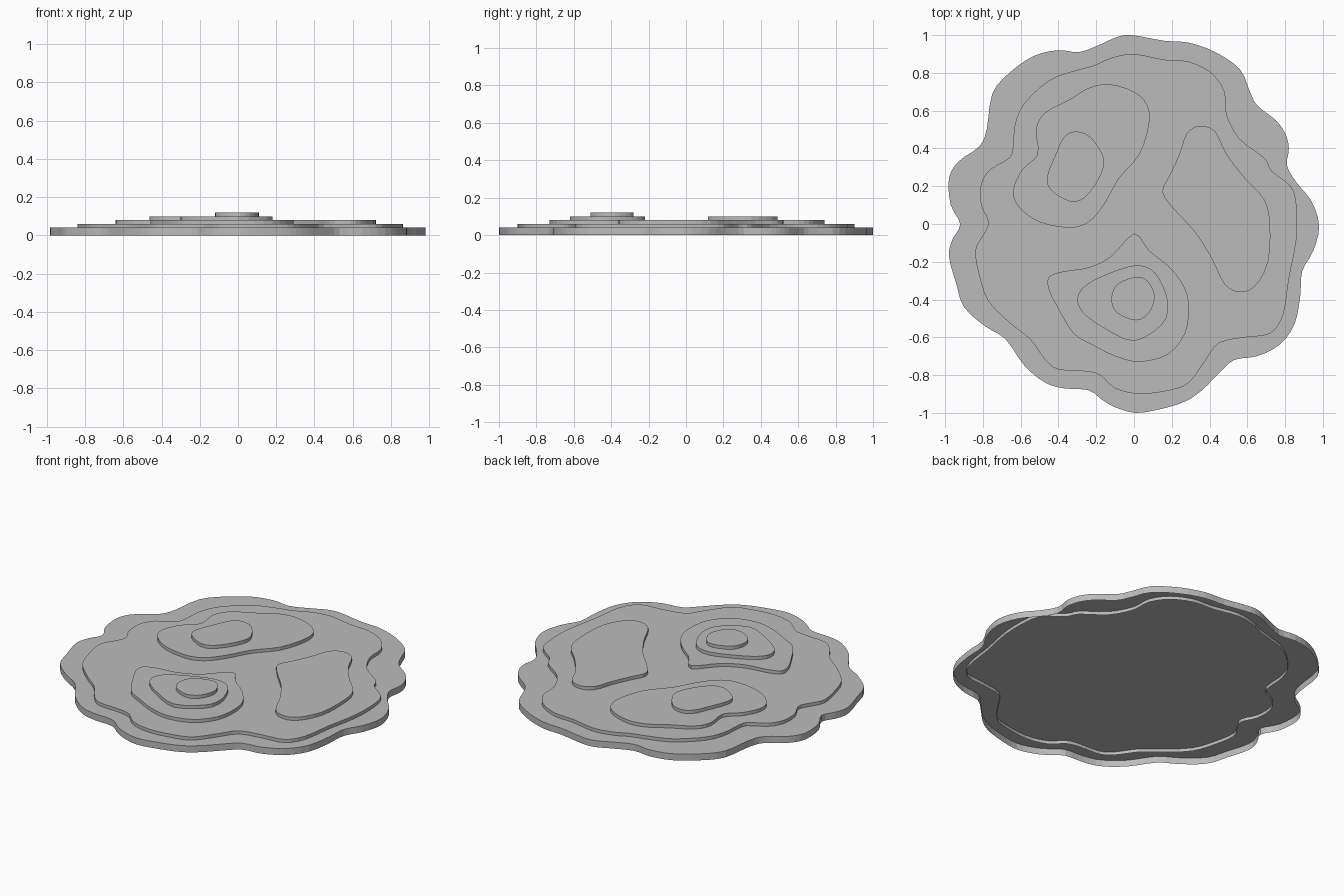
import bpy
import bmesh
from mathutils import Vector

SCALE = 0.01          # outline coordinates are in hundredths
SPACING = 0.02        # rise from one layer to the next
SKIRT = 0.04          # height of the wall hanging from each layer
STEPS = 3             # curve samples between outline points

default_cube = bpy.data.objects.get("Cube")
if default_cube:
    bpy.data.objects.remove(default_cube, do_unlink=True)

# Single plain grey for the whole relief
grey = bpy.data.materials.new("plain_grey")
grey.use_nodes = True
colour = (0.5, 0.5, 0.5, 1.0)
grey.diffuse_color = colour
for node in grey.node_tree.nodes:
    if node.type == 'BSDF_PRINCIPLED':
        node.inputs["Base Color"].default_value = colour


def smooth_outline(points):
    """Closed spline through the points, returned counter-clockwise."""
    knots = [Vector(point) * SCALE for point in reversed(points)]
    count = len(knots)
    outline = []
    for i in range(count):
        before, start, end, after = (knots[(i + k) % count] for k in (-1, 0, 1, 2))
        for step in range(STEPS):
            t = step / STEPS
            tangent = (end - before) * t
            bend = (before * 2 - start * 5 + end * 4 - after) * t ** 2
            twist = (start * 3 - before - end * 3 + after) * t ** 3
            outline.append(start + (tangent + bend + twist) / 2)
    return outline


def add_layer(name, level, points):
    """Flat cap with a hanging wall, open underneath."""
    top = SKIRT + SPACING * level
    outline = smooth_outline(points)
    bm = bmesh.new()
    upper = [bm.verts.new((p.x, p.y, top)) for p in outline]
    lower = [bm.verts.new((p.x, p.y, top - SKIRT)) for p in outline]
    bm.faces.new(upper)
    for i in range(len(outline)):
        bm.faces.new((upper[i - 1], lower[i - 1], lower[i], upper[i]))
    mesh = bpy.data.meshes.new(name)
    bm.to_mesh(mesh)
    bm.free()
    mesh.materials.append(grey)
    layer = bpy.data.objects.new(name, mesh)
    bpy.context.collection.objects.link(layer)
    return layer


# Wide lowest layer with a scalloped shore
add_layer("base_layer", 0, [
    (-1, 100), (16, 97), (29, 96), (43, 91), (56, 82), (61, 71), (65, 63),
    (75, 55), (80, 48), (82, 40), (81, 31), (86, 22), (94, 12), (98, -1),
    (95, -14), (89, -25), (88, -38), (85, -53), (77, -64), (65, -70),
    (53, -72), (45, -79), (36, -88), (27, -94), (14, -98), (1, -100),
    (-10, -97), (-17, -93), (-24, -88), (-37, -87), (-47, -84), (-58, -75),
    (-68, -61), (-79, -54), (-90, -44), (-94, -32), (-98, -17), (-96, -8),
    (-92, 0), (-97, 10), (-98, 24), (-93, 33), (-82, 41), (-78, 50),
    (-75, 69), (-66, 80), (-53, 89), (-40, 92), (-29, 91), (-18, 95), (-9, 99)])

# Second layer, following the shore
add_layer("second_layer", 1, [
    (0, 90), (16, 87), (29, 86), (41, 80), (48, 70), (49, 58), (56, 45),
    (69, 35), (73, 28), (83, 20), (86, 10), (86, -8), (82, -29), (79, -48),
    (72, -58), (59, -60), (45, -63), (38, -72), (29, -84), (19, -88),
    (3, -90), (-10, -87), (-18, -80), (-26, -78), (-40, -77), (-47, -72),
    (-55, -61), (-65, -53), (-77, -41), (-82, -27), (-84, -14), (-80, -6),
    (-77, 1), (-81, 10), (-81, 21), (-76, 29), (-66, 35), (-64, 42),
    (-63, 53), (-58, 64), (-45, 76), (-32, 81), (-21, 84), (-12, 88)])

# Back hill, two layers
add_layer("back_hill_lower", 2, [
    (-13, 74), (0, 70), (7, 63), (8, 53), (3, 37), (-8, 24), (-16, 10),
    (-24, 1), (-34, -2), (-50, 1), (-61, 9), (-64, 18), (-59, 29),
    (-51, 37), (-52, 50), (-47, 59), (-34, 66), (-24, 72)])
add_layer("back_hill_upper", 3, [
    (-31, 49), (-23, 46), (-16, 35), (-18, 25), (-26, 14), (-34, 12),
    (-44, 18), (-46, 25), (-41, 38), (-37, 46)])

# Left plateau, one layer
add_layer("left_plateau", 2, [
    (35, 52), (43, 49), (49, 37), (59, 24), (69, 13), (72, 0), (71, -20),
    (64, -33), (56, -36), (48, -32), (41, -18), (32, -4), (21, 8),
    (15, 17), (19, 26), (24, 37), (28, 48)])

# Front hill, three layers
add_layer("front_hill_lower", 2, [
    (0, -5), (8, -14), (19, -23), (27, -34), (29, -45), (27, -58),
    (18, -69), (3, -73), (-10, -70), (-22, -64), (-32, -58), (-40, -45),
    (-45, -35), (-45, -28), (-37, -25), (-24, -23), (-12, -17)])
add_layer("front_hill_middle", 3, [
    (0, -22), (9, -24), (15, -32), (18, -43), (15, -53), (0, -62),
    (-16, -55), (-27, -47), (-30, -39), (-25, -32), (-13, -26)])
add_layer("front_hill_peak", 4, [
    (1, -28), (7, -30), (11, -38), (8, -47), (1, -51), (-9, -47),
    (-12, -40), (-9, -32)])
